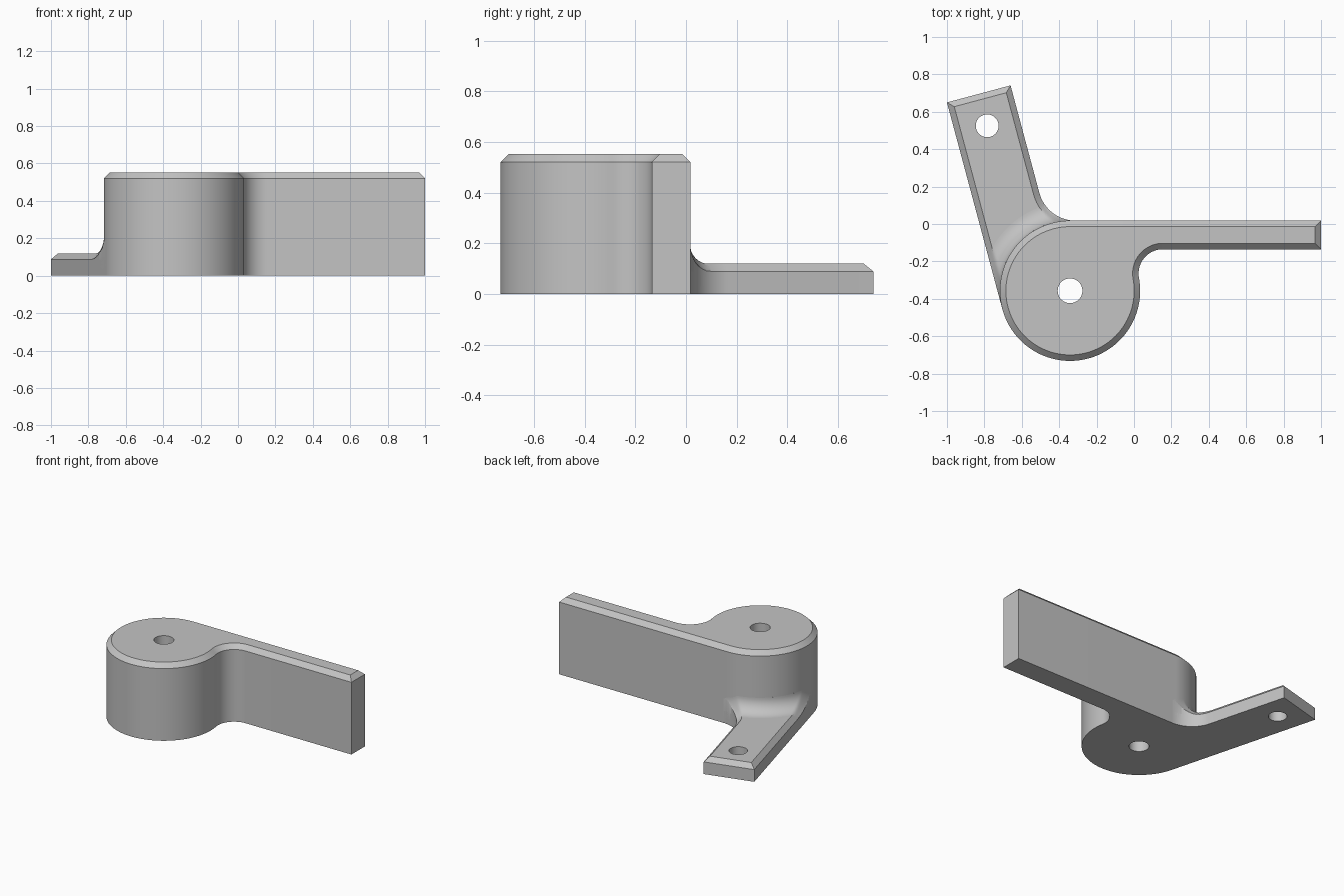
import bpy, bmesh
from math import sin, cos, pi, radians, sqrt, atan2
from mathutils import Vector

cube = bpy.data.objects.get("Cube")
if cube:
    bpy.data.objects.remove(cube, do_unlink=True)

# Main dimensions
HUB = Vector((-0.342, -0.357))
R = 0.375                        # hub radius
TOP, PLATE, CHAMFER = 0.553, 0.12, 0.032
BAR_FRONT, BAR_BACK = -0.135, HUB.y + R
ALONG = Vector((-sin(radians(15)), cos(radians(15))))   # arm direction
ACROSS = Vector((ALONG.y, -ALONG.x))
ARM_WIDTH, ARM_LENGTH = 0.352, 1.143
BLEND = 0.1                      # hub-to-arm fillet radius
FRONT_CORNER, BACK_CORNER = 0.13, 0.2

grey = bpy.data.materials.new("Grey")
grey.use_nodes = True
grey.diffuse_color = (0.55, 0.55, 0.55, 1)
grey.node_tree.nodes["Principled BSDF"].inputs["Base Color"].default_value = grey.diffuse_color


def arc(centre, r, start, end, steps):
    """Points on an arc, angles in radians."""
    angles = [start + (end - start) * i / steps for i in range(steps + 1)]
    return [centre + r * Vector((cos(a), sin(a))) for a in angles]


def inset(points, d):
    """Mitred inward offset of a counter-clockwise outline."""
    result = []
    for i, p in enumerate(points):
        a = (p - points[i - 1]).normalized()
        b = (points[(i + 1) % len(points)] - p).normalized()
        na, nb = Vector((-a.y, a.x)), Vector((-b.y, b.x))
        result.append(p + (na + nb) * d / (1 + na.dot(nb)))
    return result


def skin(bm, rings):
    """Join closed rings of points with quads; return the vertex loops."""
    loops = [[bm.verts.new(p) for p in ring] for ring in rings]
    n = len(loops[0])
    for lo, hi in zip(loops, loops[1:]):
        for i in range(n):
            j = (i + 1) % n
            bm.faces.new((lo[i], lo[j], hi[j], hi[i]))
    return loops


def finish(bm, name):
    bmesh.ops.recalc_face_normals(bm, faces=bm.faces)
    mesh = bpy.data.meshes.new(name)
    bm.to_mesh(mesh)
    bm.free()
    mesh.materials.append(grey)
    obj = bpy.data.objects.new(name, mesh)
    bpy.context.collection.objects.link(obj)
    return obj


def at_height(points, z):
    return [(p.x, p.y, z) for p in points]


def drilled_prism(name, outline, top, hole, radius):
    """Extruded outline with a chamfered top rim and a round through hole."""
    bm = bmesh.new()
    outer = skin(bm, [at_height(outline, 0), at_height(outline, top - CHAMFER),
                      at_height(inset(outline, CHAMFER), top)])
    circle = arc(hole, radius, 0, 2 * pi, 48)[:-1]
    inner = skin(bm, [at_height(circle, 0), at_height(circle, top)])
    for k in (0, -1):
        edges = [bm.edges.get((loop[i - 1], loop[i]))
                 for loop in (outer[k], inner[k]) for i in range(len(loop))]
        bmesh.ops.triangle_fill(bm, edges=edges, use_beauty=True, normal=(0, 0, 1))
    return finish(bm, name)


def capped_loft(name, rings):
    bm = bmesh.new()
    loops = skin(bm, rings)
    bm.faces.new(loops[0])
    bm.faces.new(loops[-1])
    return finish(bm, name)


# Hub and long bar, joined by a concave front corner
corner = Vector((0, BAR_FRONT - FRONT_CORNER))
reach = R + FRONT_CORNER
corner.x = HUB.x + sqrt(reach ** 2 - (corner.y - HUB.y) ** 2)
meet = atan2(corner.y - HUB.y, corner.x - HUB.x)
body_outline = [Vector((1, BAR_FRONT)), Vector((1, BAR_BACK))]
body_outline += arc(HUB, R, pi / 2, 2 * pi + meet, 96)
body_outline += arc(corner, FRONT_CORNER, meet + pi, pi / 2, 24)[1:]
body = drilled_prism("hub_and_bar", body_outline, TOP, HUB, 0.066)

# Low mounting arm with a concave corner against the bar
tangent = HUB - R * ACROSS
end_left = tangent + ARM_LENGTH * ALONG
end_right = end_left + ARM_WIDTH * ACROSS
edge = tangent + ARM_WIDTH * ACROSS
bend = Vector((0, BAR_BACK + BACK_CORNER))
bend.x = edge.x + (BACK_CORNER - (bend.y - edge.y) * ACROSS.y) / ACROSS.x
arm_outline = [HUB + Vector((-0.12, 0)), Vector((bend.x, HUB.y + 0.3))]
arm_outline += arc(bend, BACK_CORNER, -pi / 2, -pi + radians(15), 24)
arm_outline += [end_right, end_left, tangent]
arm = drilled_prism("mounting_arm", arm_outline, PLATE, Vector((-0.785, 0.525)), 0.061)


# Curved blend from the hub wall to the arm, following the arm's chamfers
def blend_point(angle, t):
    rad = R + BLEND * (1 - cos(t))
    p = HUB + rad * Vector((cos(angle), sin(angle)))
    side = min((p - tangent).dot(ACROSS), (p - bend).length - BACK_CORNER)
    rise = PLATE + BLEND * (1 - sin(t))
    return (p.x, p.y, rise - min(max(0, CHAMFER - side), CHAMFER))


def blend_ring(angle):
    ring = [blend_point(angle, pi / 2 * (1 - i / 14)) for i in range(15)]
    ray = Vector((cos(angle), sin(angle)))
    inner, outer = HUB + ray * (R - 0.05), HUB + ray * (R + BLEND)
    return ring + [(inner.x, inner.y, ring[-1][2]), (inner.x, inner.y, 0.03), (outer.x, outer.y, 0.03)]


blend = capped_loft("arm_blend", [blend_ring(radians(75 + 1.25 * i)) for i in range(100)])

# Trim the blend to the arm's footprint
footprint = capped_loft("footprint", [at_height(arm_outline, z) for z in (-0.1, 0.4)])
trim = blend.modifiers.new("trim", "BOOLEAN")
trim.object, trim.operation, trim.solver = footprint, "INTERSECT", "EXACT"
bpy.context.view_layer.objects.active = blend
bpy.ops.object.modifier_apply(modifier=trim.name)
bpy.data.objects.remove(footprint, do_unlink=True)

# Smooth curved walls, keep rims crisp
bpy.ops.object.select_all(action="DESELECT")
for part in (body, arm, blend):
    part.select_set(True)
bpy.context.view_layer.objects.active = body
bpy.ops.object.shade_smooth_by_angle(angle=radians(30))
